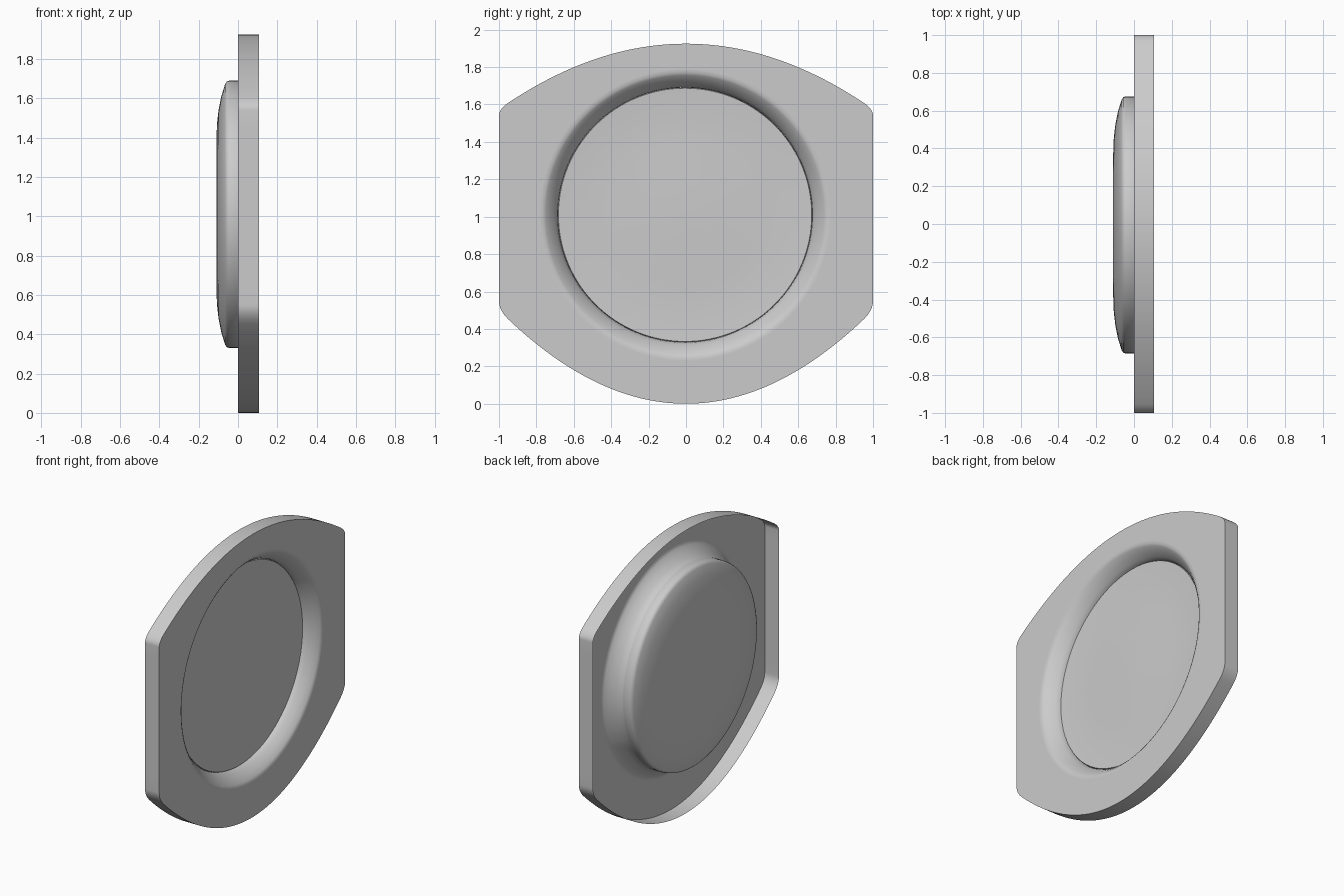
import bpy, bmesh, math
from mathutils import Vector

old = bpy.data.objects.get("Cube")
if old:
    bpy.data.objects.remove(old, do_unlink=True)

CY, CZ = -0.005, 1.01      # centre of the round pane
FACE = 0.107               # x of the flange face

grey = bpy.data.materials.new("plain_grey")
grey.use_nodes = True
colour = (0.6, 0.6, 0.6, 1)
grey.diffuse_color = colour
grey.node_tree.nodes["Principled BSDF"].inputs["Base Color"].default_value = colour


def half_side(zc, k, corner_z, end_z):
    """Right half of the outline: shallow arc from the middle, then a rounded corner."""
    pts = [(0.95 * i / 24, zc + k * (0.95 * i / 24) ** 2) for i in range(25)]
    a, b, c = Vector(pts[-1]), Vector((1, corner_z)), Vector((1, end_z))
    for i in range(1, 9):
        t = i / 8
        pts.append(tuple(a * (1 - t) ** 2 + b * 2 * t * (1 - t) + c * t * t))
    return pts


def finish(bm, name):
    mesh = bpy.data.meshes.new(name)
    bm.to_mesh(mesh)
    bm.free()
    mesh.materials.append(grey)
    obj = bpy.data.objects.new(name, mesh)
    bpy.context.collection.objects.link(obj)
    bpy.ops.object.select_all(action="DESELECT")
    obj.select_set(True)
    bpy.context.view_layer.objects.active = obj
    bpy.ops.object.shade_smooth_by_angle(angle=math.radians(40))
    return obj


def loft(bm, loops):
    """Join successive closed loops of points with quads."""
    rows = [[bm.verts.new(p) for p in loop] for loop in loops]
    for a, b in zip(rows, rows[1:]):
        for i in range(len(a)):
            j = (i + 1) % len(a)
            bm.faces.new((a[i], a[j], b[j], b[i]))
    return rows


def circle(r, x, angles):
    return [(x, CY + r * math.cos(t), CZ + r * math.sin(t)) for t in angles]


# Flange: an open-backed plate with a rim and a sloping well around the pane
bottom = half_side(0, 0.5, 0.5, 0.55)
top = half_side(1.925, -0.35, 1.575, 1.54)
side = [(1, 0.55 + 0.99 * i / 12) for i in range(1, 12)]
right = bottom + side + top[::-1]
outline = right + [(-y, z) for y, z in right[-2:0:-1]]
angles = [math.atan2(z - CZ, y - CY) for y, z in outline]

bm = bmesh.new()
rim = [[(x, y, z) for y, z in outline] for x in (0, FACE)]
well = [(0.78, FACE), (0.76, FACE), (0.745, 0.098), (0.72, 0.074),
        (0.695, 0.042), (0.683, 0.02), (0.68, 0.0)]
loft(bm, rim + [circle(r, x, angles) for r, x in well])
finish(bm, "flange")

# Pane: a thick disc with a nearly flat front and a shallow domed back
even = [2 * math.pi * i / 128 for i in range(128)]
profile = [(0.03, 0.018), (0.2, 0.015), (0.4, 0.009), (0.55, 0.008), (0.677, 0.016),
           (0.68, 0.01), (0.68, -0.045), (0.676, -0.057), (0.662, -0.066),
           (0.6, -0.085), (0.53, -0.099), (0.46, -0.107), (0.38, -0.11), (0.1, -0.11)]
bm = bmesh.new()
rows = loft(bm, [circle(r, x, even) for r, x in profile])
bm.faces.new(rows[0])
bm.faces.new(rows[-1])
bmesh.ops.recalc_face_normals(bm, faces=bm.faces)
finish(bm, "pane")
